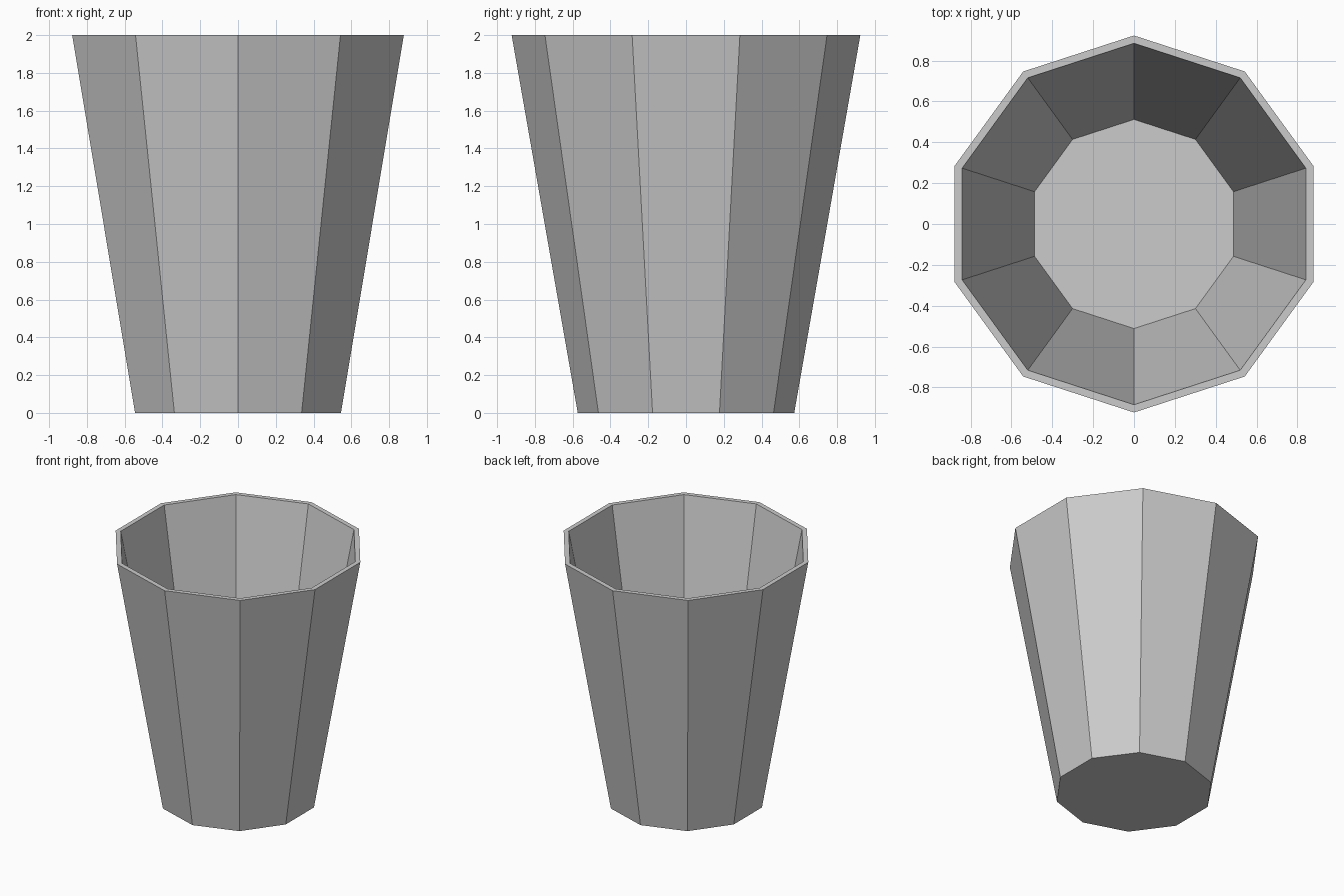
import bpy
import bmesh
from math import cos, sin, pi

cube = bpy.data.objects.get("Cube")
if cube:
    bpy.data.objects.remove(cube)

SIDES = 10

# One plain grey for the whole cup
grey = bpy.data.materials.new("plain grey")
grey.use_nodes = True
colour = (0.6, 0.6, 0.6, 1)
grey.diffuse_color = colour
grey.node_tree.nodes["Principled BSDF"].inputs["Base Color"].default_value = colour

# Wall profile (radius, height): outer base, outer rim, inner rim, inner floor
profile = [(0.573, 0), (0.923, 2), (0.885, 2), (0.512, 0.04)]


def ring(bm, radius, height):
    """Ten-sided ring with a corner pointing to the front and back."""
    angles = [pi / 2 + 2 * pi * i / SIDES for i in range(SIDES)]
    return [bm.verts.new((radius * cos(a), radius * sin(a), height)) for a in angles]


bm = bmesh.new()
rings = [ring(bm, r, z) for r, z in profile]

# Outer wall, rim and inner wall
for low, high in zip(rings, rings[1:]):
    for i in range(SIDES):
        j = (i + 1) % SIDES
        bm.faces.new((low[i], low[j], high[j], high[i]))

# Underside and inner floor
bm.faces.new(rings[0][::-1])
bm.faces.new(rings[-1])
bmesh.ops.recalc_face_normals(bm, faces=bm.faces)

mesh = bpy.data.meshes.new("cup")
bm.to_mesh(mesh)
bm.free()
mesh.materials.append(grey)
cup = bpy.data.objects.new("cup", mesh)
bpy.context.collection.objects.link(cup)
